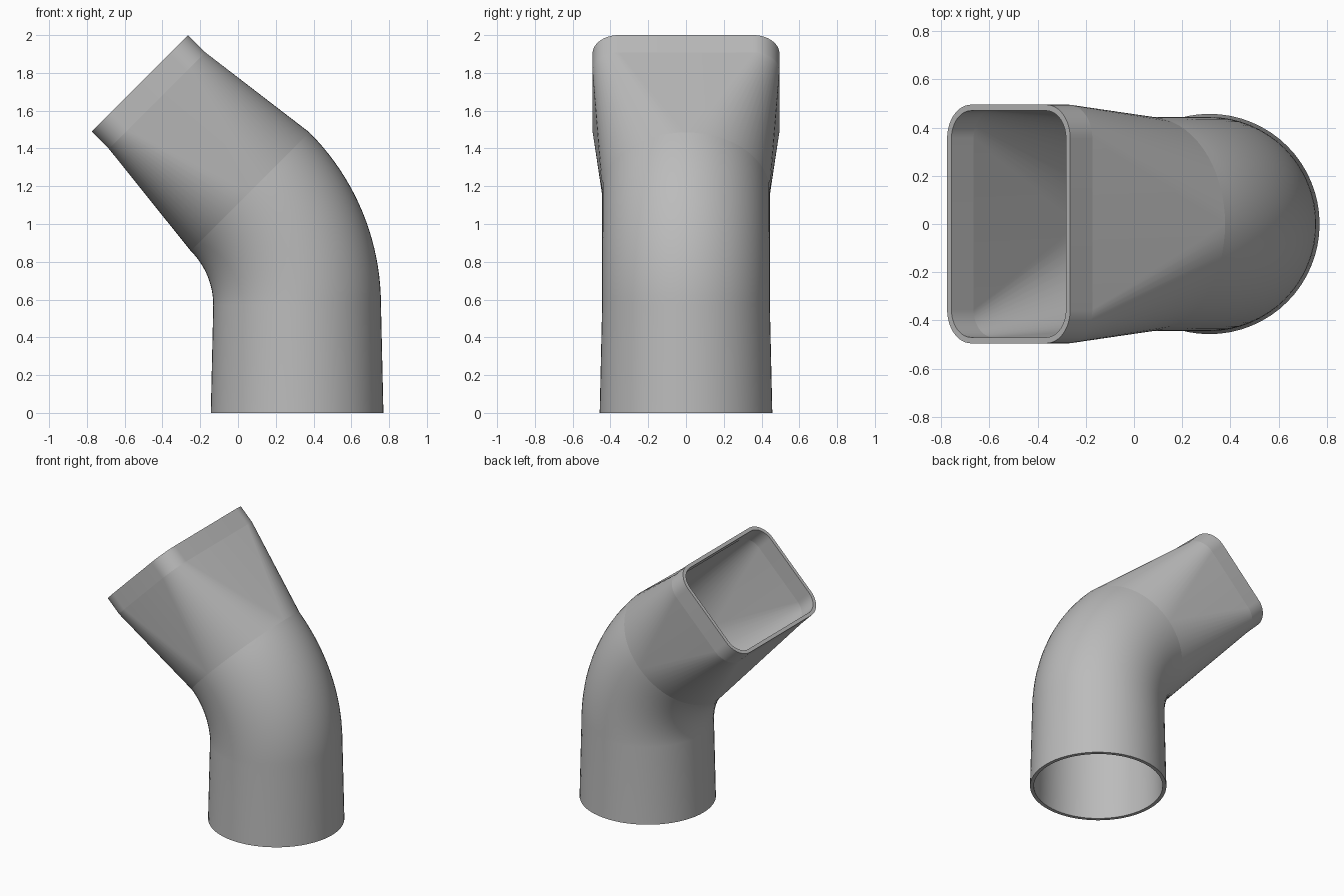
import bpy, bmesh
from math import sin, cos, pi, radians
from mathutils import Vector

cube = bpy.data.objects.get("Cube")
if cube:
    bpy.data.objects.remove(cube, do_unlink=True)

WALL = 0.025
ARC = 16            # segments per quarter turn
BEND_STEPS = 20
BEND_R = 0.85       # centreline radius of the elbow
BASE_X, BEND_Z = 0.313, 0.57
PIPE_R = 0.444
END = radians(45)


def section(centre, tilt, half_u, half_v, corner):
    """Rounded rectangle; it is a circle when all three sizes match."""
    u, v = Vector((cos(tilt), 0, sin(tilt))), Vector((0, 1, 0))
    points = []
    for q, (su, sv) in enumerate([(1, 1), (-1, 1), (-1, -1), (1, -1)]):
        for i in range(ARC + 1):
            a = (q + i / ARC) * pi / 2
            points.append(centre
                          + u * (su * (half_u - corner) + corner * cos(a))
                          + v * (sv * (half_v - corner) + corner * sin(a)))
    return points


def skin(inset):
    """All sections of one skin, from the round foot to the square mouth."""
    rings = []
    foot, pipe = 0.457 - inset, PIPE_R - inset
    rings.append(section(Vector((BASE_X, 0, 0)), 0, foot, foot, foot))
    pivot = Vector((BASE_X - BEND_R, 0, BEND_Z))
    for i in range(BEND_STEPS + 1):
        t = END * i / BEND_STEPS
        centre = pivot + BEND_R * Vector((cos(t), 0, sin(t)))
        rings.append(section(centre, t, pipe, pipe, pipe))
    mouth = Vector((-0.52, 0, 1.745))
    along = Vector((-sin(END), 0, cos(END)))
    for back in (0.13, 0):
        rings.append(section(mouth - along * back, END,
                             0.361 - inset, 0.495 - inset, 0.14 - inset))
    return rings


# Outer skin up, inner skin back down, closed into a hollow duct
outer, inner = skin(0), skin(WALL)
rings = outer + inner[::-1]
count = len(rings)
bm = bmesh.new()
verts = [[bm.verts.new(p) for p in ring] for ring in rings]
n = len(verts[0])
for r in range(count):
    a, b = verts[r], verts[(r + 1) % count]
    for i in range(n):
        j = (i + 1) % n
        bm.faces.new((a[i], a[j], b[j], b[i]))

# Crisp seams where the elbow meets the transition and at the collar
last = len(outer) - 1
for r in (last - 2, last - 1, count - last + 1, count - last):
    for i in range(n):
        edge = bm.edges.get((verts[r][i], verts[r][(i + 1) % n]))
        if edge:
            edge.smooth = False

bmesh.ops.remove_doubles(bm, verts=bm.verts, dist=0.0001)
bmesh.ops.recalc_face_normals(bm, faces=bm.faces)
for face in bm.faces:
    face.smooth = True
for edge in bm.edges:
    if len(edge.link_faces) == 2 and edge.calc_face_angle() > radians(30):
        edge.smooth = False

mesh = bpy.data.meshes.new("duct_elbow")
bm.to_mesh(mesh)
bm.free()
duct = bpy.data.objects.new("duct_elbow", mesh)
bpy.context.collection.objects.link(duct)

# Plain grey material
grey = bpy.data.materials.new("light_grey")
grey.use_nodes = True
colour = (0.5, 0.5, 0.5, 1)
grey.diffuse_color = colour
grey.node_tree.nodes["Principled BSDF"].inputs["Base Color"].default_value = colour
mesh.materials.append(grey)
